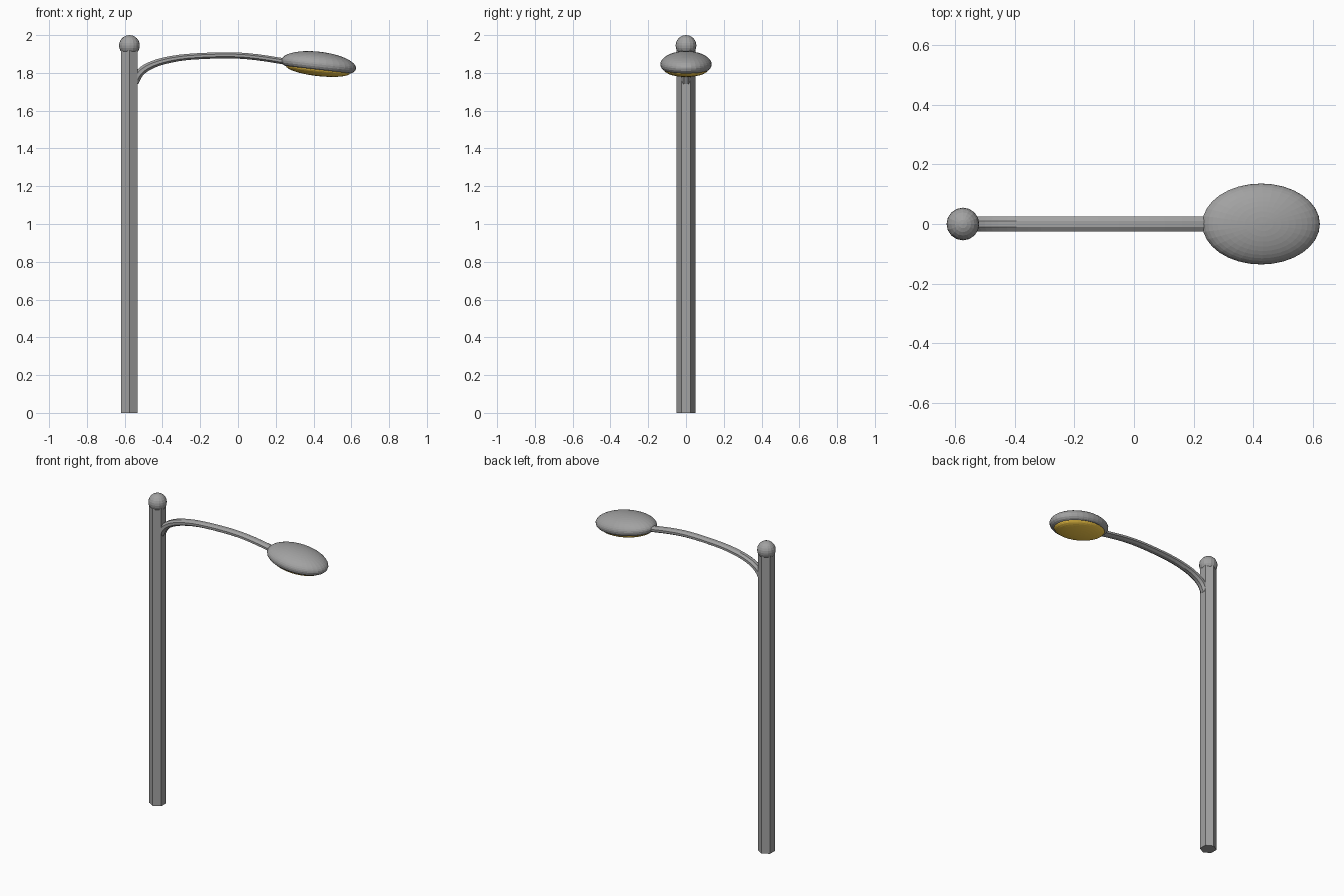
import bpy, bmesh
from math import sin, cos, pi, radians
from mathutils import Vector

if "Cube" in bpy.data.objects:
    bpy.data.objects.remove(bpy.data.objects["Cube"])

POLE_X = -0.575


def material(name, color):
    mat = bpy.data.materials.new(name)
    mat.diffuse_color = color
    mat.use_nodes = True
    mat.node_tree.nodes["Principled BSDF"].inputs["Base Color"].default_value = mat.diffuse_color
    return mat


GREY = material("dark_grey_metal", (0.36, 0.36, 0.36, 1))
AMBER = material("amber_glass", (1.0, 0.64, 0.07, 1))


def make_object(name, bm, mat):
    bmesh.ops.recalc_face_normals(bm, faces=bm.faces[:])
    mesh = bpy.data.meshes.new(name)
    bm.to_mesh(mesh)
    bm.free()
    mesh.materials.append(mat)
    obj = bpy.data.objects.new(name, mesh)
    bpy.context.collection.objects.link(obj)
    return obj


def skin(bm, rings):
    """Join consecutive closed rings of vertices with quads and cap both ends."""
    for a, b in zip(rings, rings[1:]):
        n = len(a)
        for i in range(n):
            j = (i + 1) % n
            bm.faces.new((a[i], a[j], b[j], b[i]))
    bm.faces.new(rings[0])
    bm.faces.new(rings[-1])


def oval_shell(name, profile, rx, ry, mat, segments=32):
    """Revolve (radius fraction, height) pairs into a closed oval shell."""
    bm = bmesh.new()
    skin(bm, [[bm.verts.new((rx * r * cos(2 * pi * i / segments),
                             ry * r * sin(2 * pi * i / segments), z))
               for i in range(segments)] for r, z in profile])
    return make_object(name, bm, mat)


# Hexagonal pole
bpy.ops.mesh.primitive_cylinder_add(vertices=6, radius=0.05, depth=1.92,
                                    location=(POLE_X, 0, 0.96))
bpy.context.object.name = "pole"
bpy.context.object.data.materials.append(GREY)

# Ball finial
bpy.ops.mesh.primitive_uv_sphere_add(segments=16, ring_count=12, radius=0.055,
                                     location=(POLE_X, 0, 1.945))
bpy.context.object.name = "ball_finial"
bpy.context.object.data.materials.append(GREY)

# Curved arm: flattened octagon swept along a smooth path, thicker at the pole
knots = [Vector((x, 0, z)) for x, z in [
    (-0.549, 1.752), (-0.52, 1.80), (-0.47, 1.836), (-0.39, 1.864), (-0.26, 1.885),
    (-0.05, 1.893), (0.10, 1.883), (0.28, 1.855)]]
ext = [2 * knots[0] - knots[1]] + knots + [2 * knots[-1] - knots[-2]]
path = []
for p0, p1, p2, p3 in zip(ext, ext[1:], ext[2:], ext[3:]):
    for t in (0, 1 / 3, 2 / 3):
        path.append(0.5 * (2 * p1 + (p2 - p0) * t + (2 * p0 - 5 * p1 + 4 * p2 - p3) * t * t
                           + (3 * p1 - p0 - 3 * p2 + p3) * t ** 3))
path.append(knots[-1])
bm = bmesh.new()
rings = []
for k, p in enumerate(path):
    d = (path[min(k + 1, len(path) - 1)] - path[max(k - 1, 0)]).normalized()
    normal = Vector((-d.z, 0, d.x))
    half = 0.0175 + 0.008 * max(0, 1 - k / 12)
    rings.append([bm.verts.new(p + Vector((0, 0.028 * cos(a), 0)) + normal * half * sin(a))
                  for a in [pi / 8 + i * pi / 4 for i in range(8)]])
skin(bm, rings)
make_object("curved_arm", bm, GREY)

# Lamp head: domed oval hood with a rim turned inwards
RX, RY = 0.199, 0.136
dome = [(cos(a), 0.067 * sin(a)) for a in [radians(88 - 8 * i) for i in range(11)] + [0]]
lip = [(0.985, -0.012), (0.94, -0.022), (0.88, -0.028), (0.85, -0.028), (0.84, -0.022)]
hood = oval_shell("lamp_hood", dome + lip, RX, RY, GREY)

# Bulging amber lens
lens_profile = [(0.86 * cos(a), -0.026 - 0.036 * sin(a))
                for a in [radians(11 * i) for i in range(9)]]
lens = oval_shell("lamp_lens", lens_profile, RX, RY, AMBER)

# Tilt the head downwards away from the pole
for part in (hood, lens):
    part.location = (0.427, 0, 1.845)
    part.rotation_euler = (0, radians(6.5), 0)
